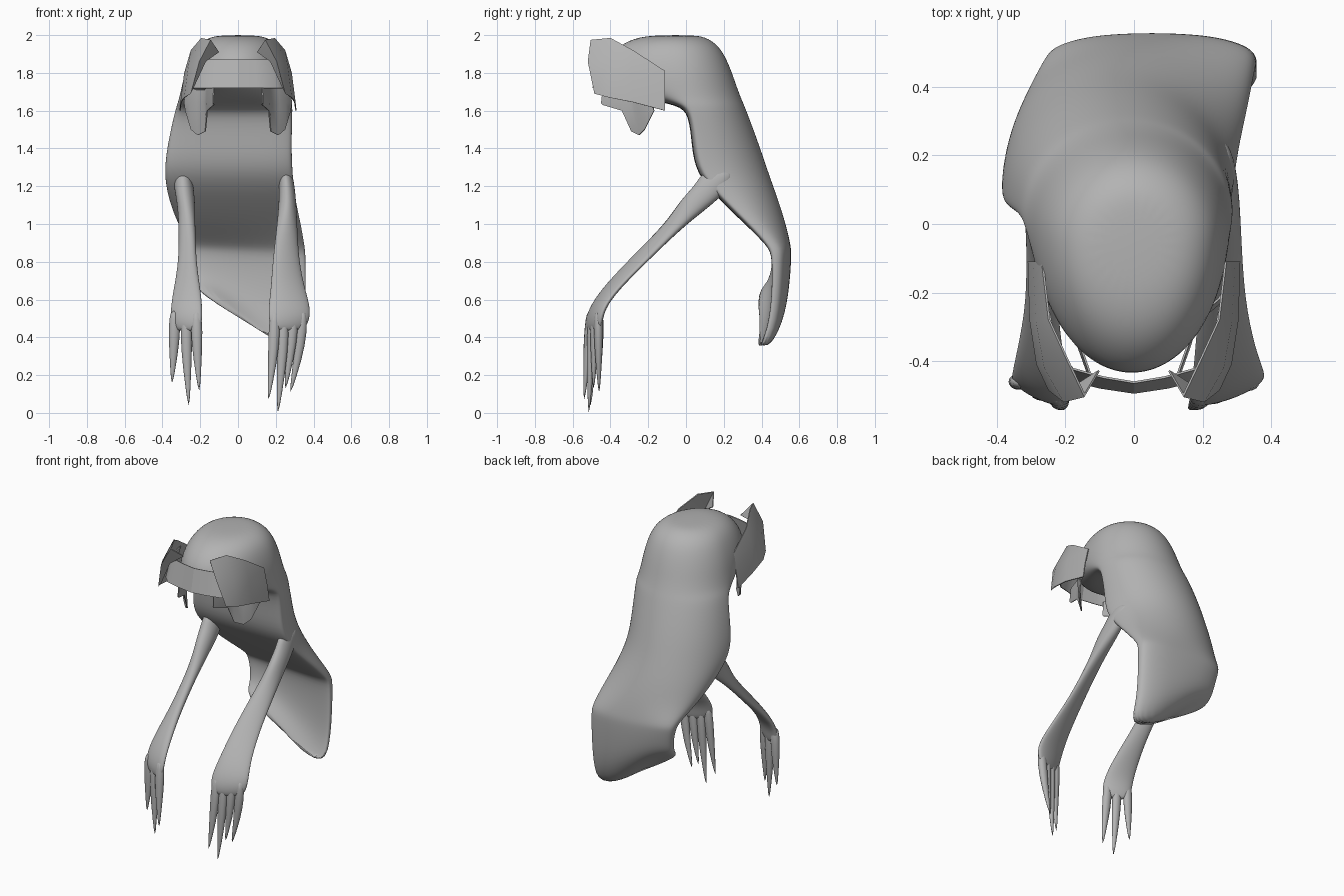
import bpy
import bmesh
import math

cube = bpy.data.objects.get("Cube")
if cube:
    bpy.data.objects.remove(cube, do_unlink=True)

grey = bpy.data.materials.new("plain grey")
grey.use_nodes = True
TONE = (0.45, 0.45, 0.45, 1)
grey.diffuse_color = TONE
grey.node_tree.nodes["Principled BSDF"].inputs["Base Color"].default_value = TONE


def finish(name, bm):
    bmesh.ops.recalc_face_normals(bm, faces=bm.faces)
    mesh = bpy.data.meshes.new(name)
    bm.to_mesh(mesh)
    bm.free()
    mesh.materials.append(grey)
    mesh.shade_smooth()
    obj = bpy.data.objects.new(name, mesh)
    bpy.context.scene.collection.objects.link(obj)
    return obj


def rounded(value, power):
    return math.copysign(abs(value) ** power, value)


def loft(name, slices, sides=12, powers=lambda z: (1, 1), levels=2):
    """Skin rounded slices: z, x0, x1, y0, y1, then widest depth (0-1), drop, bend, skew."""
    bm = bmesh.new()
    loops = []
    for z, x0, x1, y0, y1, *extra in slices:
        widest, drop, bend, skew = extra + [.5, 0, 0, 0][len(extra):]
        mid = y0 + (y1 - y0) * widest
        front, back = powers(z)
        loop = []
        for i in range(sides):
            a = math.tau * i / sides
            behind = math.sin(a) > 0
            power = back if behind else front
            u, v = rounded(math.cos(a), power), rounded(math.sin(a), power)
            t = (u + 1) / 2
            loop.append(bm.verts.new((
                x0 + (x1 - x0) * t,
                mid + (y1 - mid if behind else mid - y0) * v - bend * u * u + skew * u,
                z - drop * t * t * (3 - 2 * t))))
        loops.append(loop)
    for a, b in zip(loops, loops[1:]):
        for i in range(sides):
            j = (i + 1) % sides
            bm.faces.new((a[i], a[j], b[j], b[i]))
    bm.faces.new(loops[0])
    bm.faces.new(loops[-1])
    obj = finish(name, bm)
    sub = obj.modifiers.new("smooth", 'SUBSURF')
    sub.levels = sub.render_levels = levels
    return obj


def plate(name, columns):
    """Thin sheet through columns of points, mirrored across x."""
    bm = bmesh.new()
    grid = [[bm.verts.new(p) for p in col] for col in columns]
    for a, b in zip(grid, grid[1:]):
        for i in range(len(a) - 1):
            bm.faces.new((a[i], a[i + 1], b[i + 1], b[i]))
    bmesh.ops.recalc_face_normals(bm, faces=bm.faces)
    bmesh.ops.solidify(bm, geom=bm.faces[:], thickness=0.006)
    obj = finish(name, bm)
    obj.data.set_sharp_from_angle(angle=math.radians(40))
    obj.modifiers.new("mirror", 'MIRROR')
    return obj


def body_powers(z):
    # Round brow, flat chest with tight side edges, square hanging cape
    return (1 if z > 1.64 else 0.5), (1 if z > 0.95 else 0.7)


# Hooded body, with the cape hanging lower on its left
loft("hooded_body", [
    (2.0, -.09, .09, -.16, .05),
    (1.985, -.17, .17, -.28, .12, .55),
    (1.93, -.235, .235, -.38, .19, .58),
    (1.82, -.28, .27, -.455, .24, .6),
    (1.73, -.30, .28, -.42, .27, .58),
    (1.665, -.315, .285, -.25, .295, .46),
    (1.63, -.325, .29, -.04, .31, .2),
    (1.58, -.34, .29, .015, .33, .1),
    (1.42, -.375, .285, .03, .39, .12),
    (1.27, -.395, .29, .05, .44, .12),
    (1.13, -.37, .305, .175, .49, .15),
    (1.00, -.32, .335, .31, .53, .2),
    (.90, -.265, .355, .435, .555, .3, .02, .01),
    (.86, -.255, .36, .465, .56, .3, .03, .02),
    (.78, -.235, .36, .47, .553, .3, .14, .025),
    (.69, -.225, .36, .45, .53, .3, .25, .025),
    (.63, -.215, .36, .375, .44, .3, .34, .02),
], sides=24, powers=body_powers)

# Arms, flattening into hands that turn outward
loft("left_arm", [
    (1.29, .215, .285, .09, .26),
    (1.21, .215, .30, .05, .24),
    (1.12, .215, .31, -.04, .17),
    (1.00, .205, .315, -.105, -.005, .5, 0, 0, .03),
    (.80, .18, .325, -.30, -.22, .5, 0, 0, .04),
    (.65, .17, .36, -.445, -.365, .5, 0, 0, .03),
    (.55, .155, .39, -.505, -.44, .5, 0, 0, .032),
    (.48, .16, .38, -.52, -.455, .5, 0, 0, .035),
    (.43, .19, .345, -.51, -.47, .5, 0, 0, .03),
])
loft("right_arm", [
    (1.29, -.335, -.25, .09, .26),
    (1.21, -.345, -.235, .05, .24),
    (1.12, -.325, -.225, -.04, .17),
    (1.00, -.315, -.225, -.11, 0, .5, 0, 0, -.02),
    (.80, -.315, -.22, -.31, -.21, .5, 0, 0, -.025),
    (.65, -.345, -.195, -.445, -.365, .5, 0, 0, -.03),
    (.55, -.36, -.185, -.505, -.44, .5, 0, 0, -.032),
    (.48, -.36, -.185, -.52, -.455, .5, 0, 0, -.035),
    (.43, -.335, -.21, -.51, -.47, .5, 0, 0, -.03),
])

# Clawed fingers: root x, tip x, root y, tip y, tip z
fingers = {
    "left_finger": [(.195, .16, -.505, -.54, .06), (.24, .21, -.495, -.515, -.01),
                    (.29, .25, -.48, -.49, .12), (.34, .275, -.465, -.46, .10)],
    "right_finger": [(-.335, -.35, -.46, -.46, .15), (-.275, -.26, -.485, -.505, .03),
                     (-.22, -.205, -.505, -.54, .11)],
}
for name, specs in fingers.items():
    for n, (xr, xt, yr, yt, zt) in enumerate(specs, 1):
        slices = []
        for t, r in ((0, .026), (.25, .036), (.6, .025), (1, .004)):
            x = xr + (xt - xr) * t * t
            y = yr + (yt - yr) * t
            slices.append((.55 + (zt - .55) * t, x - r, x + r, y - r * .8, y + r * .8))
        loft(f"{name}_{n}", slices, sides=8, levels=1)

# Curved visor across the face
plate("visor", [[(x * .9, y + .03, 1.87), (x, y, 1.72)]
                for x, y in ((0, -.495), (.1, -.48), (.2, -.455), (.255, -.40), (.28, -.28))])

# Side flaps of the hood
plate("side_flap", [
    [(.27, -.11, 1.81), (.295, -.11, 1.70), (.31, -.11, 1.60)],
    [(.25, -.28, 1.92), (.285, -.29, 1.80), (.305, -.28, 1.645)],
    [(.195, -.40, 1.985), (.262, -.42, 1.84), (.285, -.41, 1.67)],
    [(.145, -.505, 1.975), (.205, -.52, 1.86), (.25, -.485, 1.69)],
    [(.10, -.43, 1.91), (.17, -.475, 1.86), (.24, -.465, 1.71)],
])

# Cheek guards below the visor
plate("cheek_guard", [[(x, y, 1.73), (x * 1.02, y - .01, 1.64), (x, y, z)] for x, y, z in (
    (.13, -.44, 1.63), (.165, -.34, 1.60), (.175, -.29, 1.49),
    (.215, -.25, 1.47), (.25, -.22, 1.50), (.28, -.17, 1.60))])
